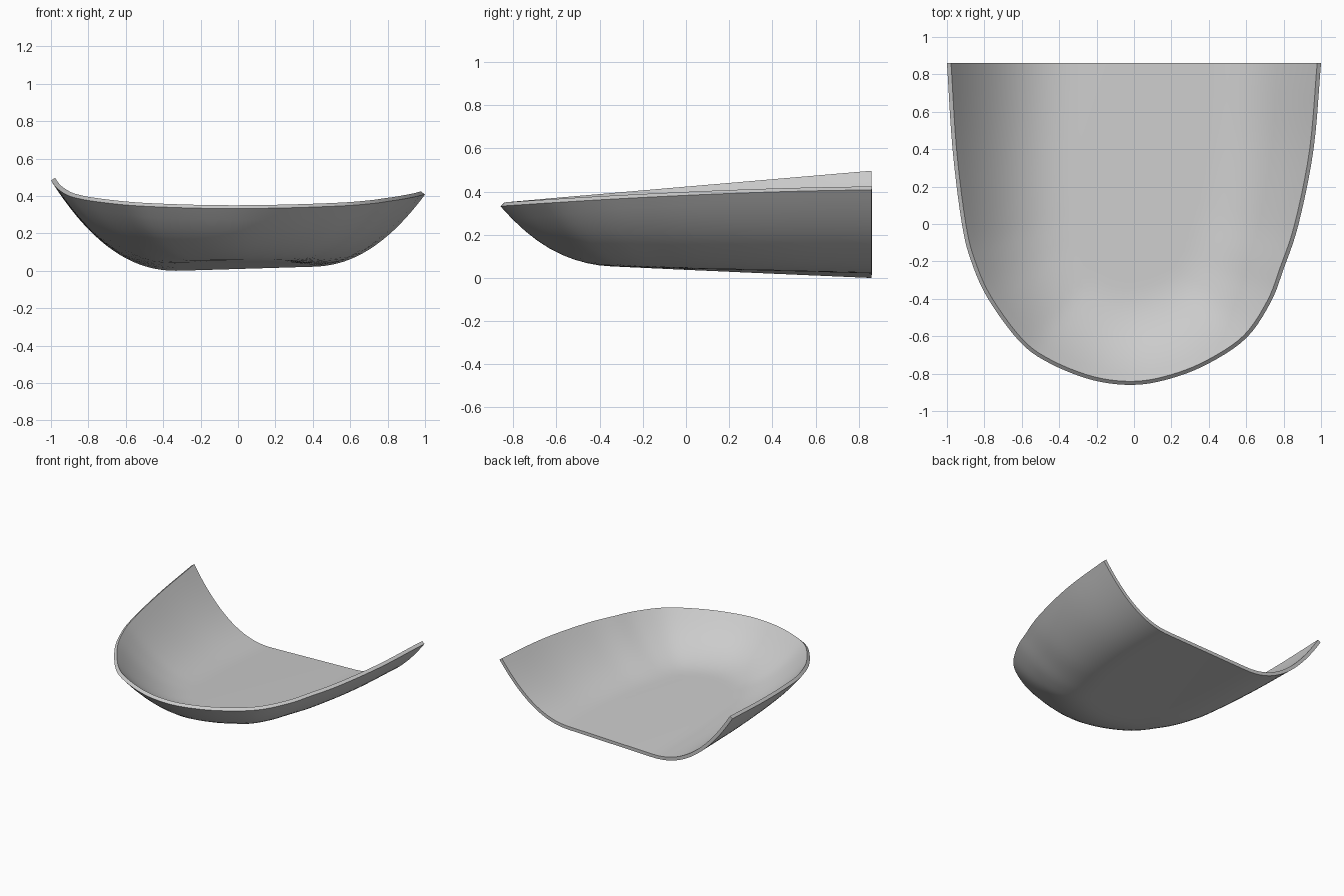
import bpy, bmesh, math
from mathutils import Vector
from mathutils.geometry import intersect_point_line

if "Cube" in bpy.data.objects:
    bpy.data.objects.remove(bpy.data.objects["Cube"])

BACK = 0.86
STEPS, RINGS = 5, 30

# Plan outline of the rim, from the -x back corner round the front to the +x one
OUTLINE = [Vector(p) for p in (
    (-1, BACK), (-0.97, 0.4), (-0.92, 0), (-0.87, -0.2), (-0.78, -0.4),
    (-0.61, -0.63), (-0.45, -0.745), (-0.22, -0.835), (0, -0.86),
    (0.2, -0.825), (0.4, -0.745), (0.6, -0.61), (0.73, -0.42),
    (0.8, -0.24), (0.88, 0), (0.96, 0.4), (1, BACK))]


def smooth_path(points, steps):
    """Catmull-Rom curve through the points."""
    ends = [2 * points[0] - points[1]] + points + [2 * points[-1] - points[-2]]
    path = []
    for a, b, c, d in zip(ends, ends[1:], ends[2:], ends[3:]):
        for k in range(steps):
            t = k / steps
            path.append(0.5 * (2 * b + (c - a) * t
                               + (2 * a - 5 * b + 4 * c - d) * t ** 2
                               + (3 * b - a - 3 * c + d) * t ** 3))
    return path + [points[-1]]


rim = smooth_path(OUTLINE, STEPS)


def nearest_on_rim(p):
    best = None
    for a, b in zip(rim, rim[1:]):
        q, t = intersect_point_line(p, a, b)
        q = a.lerp(b, min(max(t, 0), 1))
        dist = (p - q.to_2d()).length
        if best is None or dist < best[0]:
            best = (dist, q)
    return best


def height(p):
    """Gently tilted floor that curves up into the wall near the rim."""
    dist, q = nearest_on_rim(p)
    s = min(max((q.y + BACK) / (2 * BACK), 0), 1)
    if q.x < 0:
        rim_z, width = 0.335 + 0.15 * s, 0.52 + 0.18 * s
    else:
        rim_z, width = 0.335 + 0.075 * (1 - (1 - s) ** 1.6), 0.52 + 0.08 * s
    k = min(max((p.y + 0.5) / 1.36, 0), 1)
    floor = 0.012 + 0.03 * p.x * k + 0.05 * (1 - k)
    rise = max(1 - dist / width, 0) ** 2.2
    return floor + (rim_z - floor) * rise


# Outer skin: rings shrinking from the rim to the middle of the back edge
bm = bmesh.new()
hub = Vector((0, BACK))


def add_vert(p):
    return bm.verts.new((p.x, p.y, height(p)))


centre = add_vert(hub)
rings = [[add_vert(hub.lerp(p, r / RINGS)) for p in rim]
         for r in range(1, RINGS + 1)]
for i in range(len(rim) - 1):
    bm.faces.new((centre, rings[0][i], rings[0][i + 1]))
    for inner, outer in zip(rings, rings[1:]):
        bm.faces.new((inner[i], outer[i], outer[i + 1], inner[i + 1]))
lowest = min(v.co.z for v in bm.verts)
bmesh.ops.translate(bm, verts=bm.verts, vec=(0, 0, -lowest))
mesh = bpy.data.meshes.new("half_bowl_shell")
bm.to_mesh(mesh)
bm.free()

shell = bpy.data.objects.new("half_bowl_shell", mesh)
bpy.context.collection.objects.link(shell)
bpy.context.view_layer.objects.active = shell
shell.select_set(True)

# Wall thickness, grown towards the inside
solid = shell.modifiers.new("wall_thickness", 'SOLIDIFY')
solid.thickness = 0.026
solid.offset = 1
bpy.ops.object.modifier_apply(modifier=solid.name)
bpy.ops.object.shade_smooth_by_angle(angle=math.radians(35))

# Plain grey finish
grey = bpy.data.materials.new("plain_grey")
grey.use_nodes = True
colour = (0.6, 0.6, 0.6, 1)
grey.diffuse_color = colour
grey.node_tree.nodes["Principled BSDF"].inputs["Base Color"].default_value = colour
shell.data.materials.append(grey)
